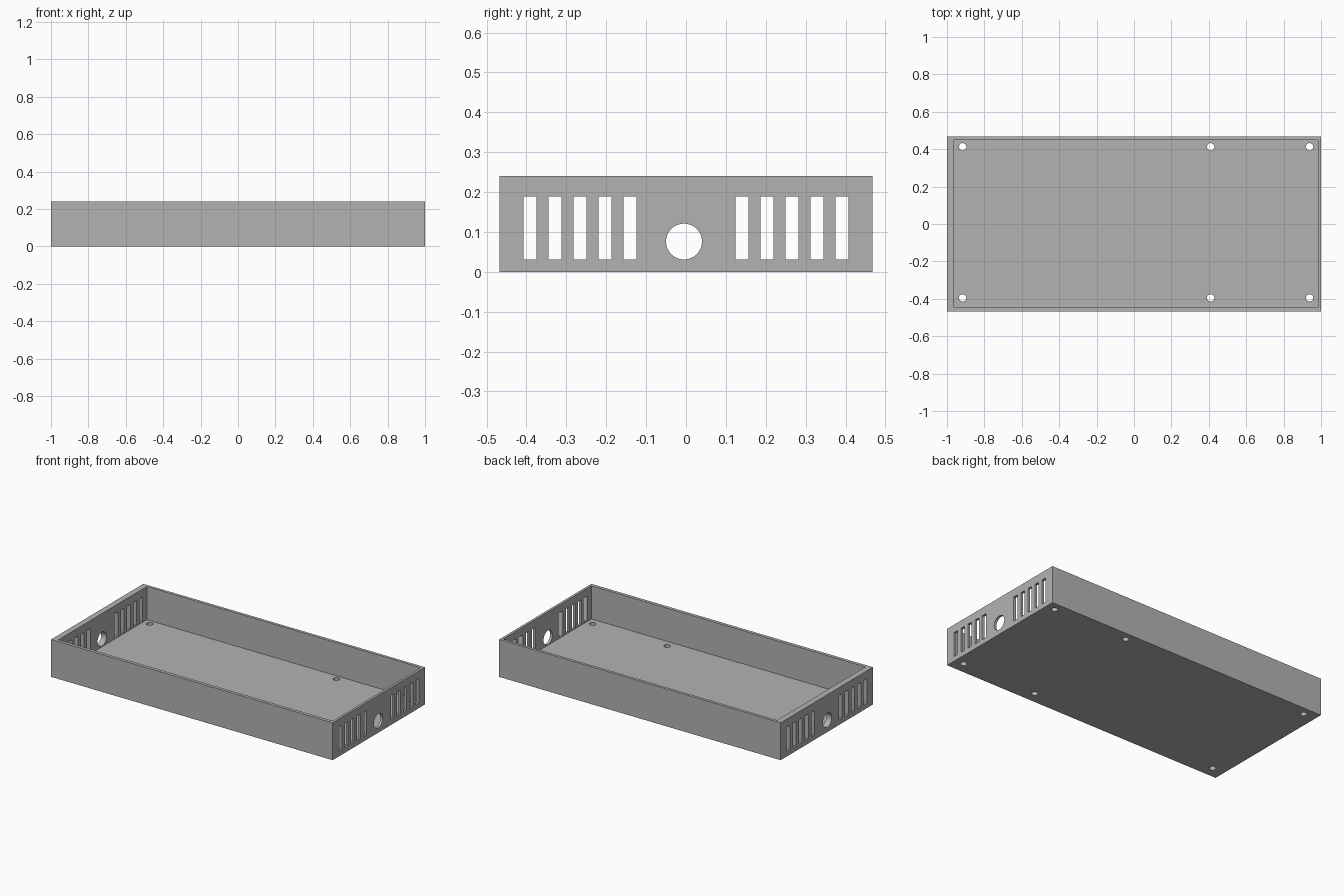
import bpy
import bmesh
import math
from mathutils import Matrix, Vector

cube = bpy.data.objects.get("Cube")
if cube:
    bpy.data.objects.remove(cube, do_unlink=True)

WIDTH, DEPTH, HEIGHT = 2.0, 0.935, 0.24
FLOOR = 0.027

grey = bpy.data.materials.new("plain grey")
grey.use_nodes = True
colour = (0.45, 0.45, 0.45, 1)
grey.diffuse_color = colour
grey.node_tree.nodes["Principled BSDF"].inputs["Base Color"].default_value = colour


def add_box(bm, low, high):
    low, high = Vector(low), Vector(high)
    matrix = Matrix.Translation((low + high) / 2) @ Matrix.Diagonal((high - low).to_4d())
    bmesh.ops.create_cube(bm, size=1, matrix=matrix)


def add_cylinder(bm, centre, radius, length, axis="Z"):
    matrix = Matrix.Translation(centre)
    if axis == "X":
        matrix = matrix @ Matrix.Rotation(math.pi / 2, 4, "Y")
    bmesh.ops.create_cone(bm, cap_ends=True, segments=40, radius1=radius,
                          radius2=radius, depth=length, matrix=matrix)


def make_object(name, bm):
    mesh = bpy.data.meshes.new(name)
    bm.to_mesh(mesh)
    bm.free()
    mesh.materials.append(grey)
    obj = bpy.data.objects.new(name, mesh)
    bpy.context.collection.objects.link(obj)
    return obj


def cut(target, bm, name):
    cutter = make_object(name, bm)
    cutter.hide_render = True
    mod = target.modifiers.new(name, "BOOLEAN")
    mod.operation = "DIFFERENCE"
    mod.solver = "EXACT"
    mod.object = cutter
    bpy.context.view_layer.objects.active = target
    bpy.ops.object.modifier_apply(modifier=mod.name)
    bpy.data.objects.remove(cutter, do_unlink=True)


# Solid outer block
bm = bmesh.new()
add_box(bm, (-WIDTH / 2, -DEPTH / 2, 0), (WIDTH / 2, DEPTH / 2, HEIGHT))
tray = make_object("enclosure_tray", bm)

# Open cavity, with one thicker end wall
bm = bmesh.new()
add_box(bm, (-0.962, -0.446, FLOOR), (0.984, 0.449, HEIGHT + 0.1))
cut(tray, bm, "cavity_cutter")

# Vent slots and cable hole through both end walls
bm = bmesh.new()
for side in (-1, 1):
    for i in range(5):
        y = side * (0.14 + 0.0628 * i)
        add_box(bm, (-1.1, y - 0.0165, 0.031), (1.1, y + 0.0165, 0.189))
add_cylinder(bm, (0, -0.005, 0.076), 0.045, 2.2, "X")
cut(tray, bm, "vent_cutter")

# Screw holes through the floor
bm = bmesh.new()
for x in (-0.916, 0.41, 0.939):
    for y in (-0.395, 0.413):
        add_cylinder(bm, (x, y, 0), 0.0195, 0.2)
cut(tray, bm, "screw_hole_cutter")

# Smooth hole walls, keep the edges sharp
bpy.ops.object.select_all(action="DESELECT")
tray.select_set(True)
bpy.context.view_layer.objects.active = tray
bpy.ops.object.shade_smooth_by_angle(angle=math.radians(30))
